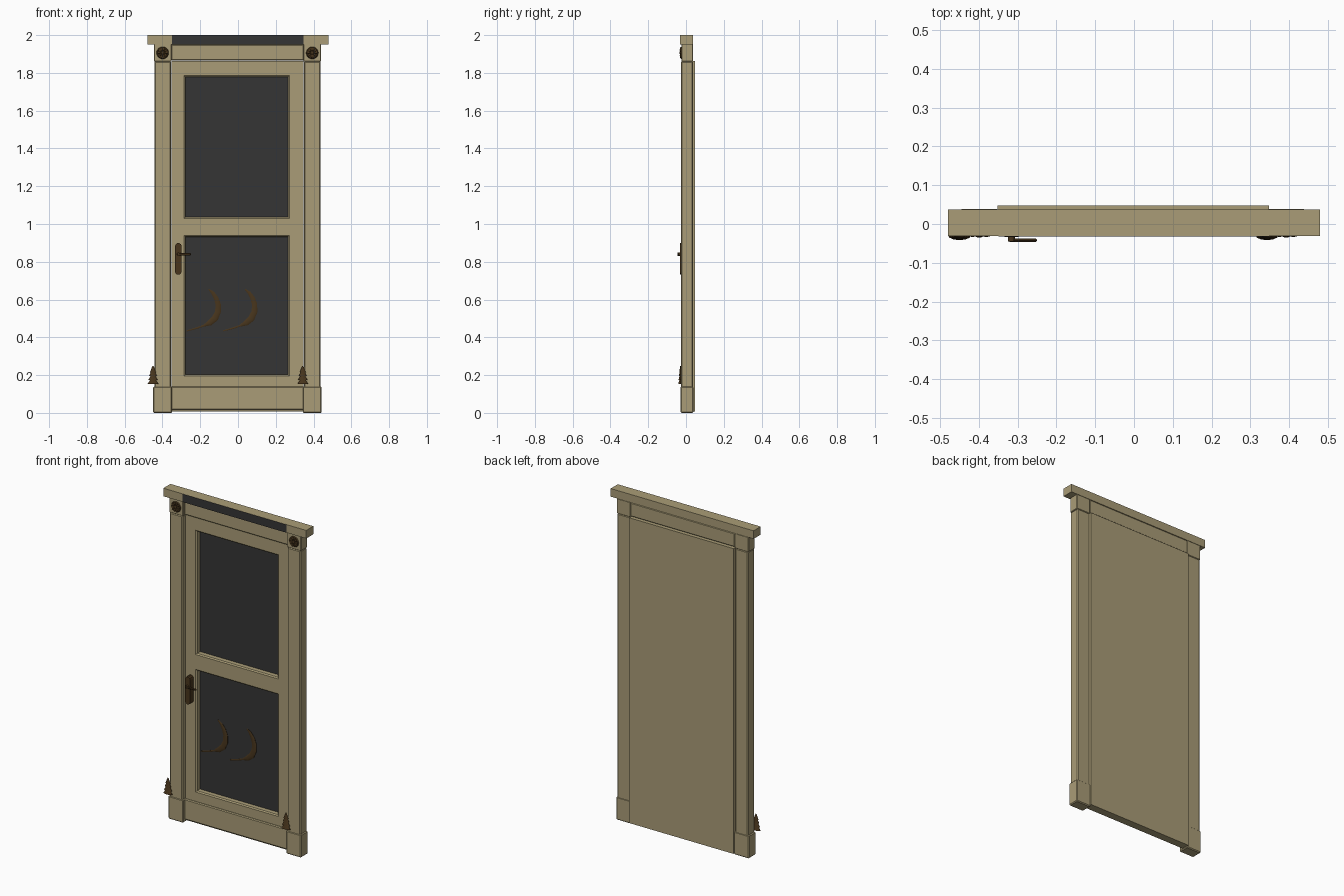
import bpy, bmesh, math
from mathutils import Matrix, Vector

cube = bpy.data.objects.get("Cube")
if cube:
    bpy.data.objects.remove(cube, do_unlink=True)


def material(name, rgb):
    m = bpy.data.materials.new(name)
    m.use_nodes = True
    m.diffuse_color = (*rgb, 1)
    bsdf = next(n for n in m.node_tree.nodes if n.type == 'BSDF_PRINCIPLED')
    bsdf.inputs["Base Color"].default_value = (*rgb, 1)
    return m


BEIGE = material("beige_paint", (0.40, 0.335, 0.184))
DARK = material("dark_panel", (0.036, 0.036, 0.036))
BRONZE = material("bronze_brown", (0.065, 0.036, 0.012))


def finish(name, bm, *mats):
    bmesh.ops.recalc_face_normals(bm, faces=bm.faces)
    me = bpy.data.meshes.new(name)
    bm.to_mesh(me)
    bm.free()
    for m in mats:
        me.materials.append(m)
    ob = bpy.data.objects.new(name, me)
    bpy.context.collection.objects.link(ob)
    return ob


def box_bm(x, y, z):
    bm = bmesh.new()
    size = (x[1] - x[0], y[1] - y[0], z[1] - z[0])
    mid = Vector((sum(x) / 2, sum(y) / 2, sum(z) / 2))
    bmesh.ops.create_cube(bm, matrix=Matrix.Translation(mid) @ Matrix.Diagonal((*size, 1)))
    return bm


def box(name, x, y, z, mat=BEIGE, bevel=0):
    ob = finish(name, box_bm(x, y, z), mat)
    if bevel:
        mod = ob.modifiers.new("chamfer", 'BEVEL')
        mod.width = bevel
        mod.segments = 1
    return ob


def place(loc, scale=(1, 1, 1), turn=None):
    m = Matrix.Translation(loc)
    if turn:
        m = m @ turn
    return m @ Matrix.Diagonal((*scale, 1))


TO_FRONT = Matrix.Rotation(math.pi / 2, 4, 'X')

# Door leaf with two recessed dark panels
PX = (-0.285, 0.272)
PZ = ((0.195, 0.94), (1.03, 1.785))
bm = box_bm((-0.352, 0.348), (0.0, 0.048), (0.008, 1.862))
cuts = [((x, 0, 0), (1, 0, 0)) for x in PX]
cuts += [((0, 0, z), (0, 0, 1)) for pair in PZ for z in pair]
for co, no in cuts:
    bmesh.ops.bisect_plane(bm, geom=bm.verts[:] + bm.edges[:] + bm.faces[:],
                           plane_co=co, plane_no=no)
panels = []
for f in bm.faces:
    c = f.calc_center_median()
    if f.normal.y < -0.9 and PX[0] < c.x < PX[1] and any(a < c.z < b for a, b in PZ):
        panels.append(f)
bmesh.ops.inset_individual(bm, faces=panels, thickness=0.010, depth=-0.006)
bmesh.ops.inset_individual(bm, faces=panels, thickness=0.001, depth=-0.026)
for f in panels:
    f.material_index = 1
finish("door_leaf", bm, BEIGE, DARK)

# Skirting board and head board between the posts
box("skirting", (-0.354, 0.35), (-0.012, 0.002), (0.015, 0.14), bevel=0.005)
box("head_board", (-0.354, 0.35), (-0.012, 0.037), (1.866, 1.951), bevel=0.005)

# Posts, plinth blocks, corner blocks, rosettes
for side, cx in (("right", -0.399), ("left", 0.393)):
    box(side + "_post", (cx - 0.044, cx + 0.044), (-0.026, 0.037), (0.13, 1.862), bevel=0.006)
    box(side + "_plinth", (cx - 0.05, cx + 0.05), (-0.029, 0.039), (0, 0.14), bevel=0.005)
    box(side + "_corner_block", (cx - 0.047, cx + 0.047), (-0.024, 0.037),
        (1.86, 1.952), bevel=0.003)

    bm = bmesh.new()
    bmesh.ops.create_cone(bm, cap_ends=True, segments=24, radius1=0.033, radius2=0.029,
                          depth=0.006, matrix=place((cx, -0.026, 1.906), turn=TO_FRONT))
    bmesh.ops.create_uvsphere(bm, u_segments=10, v_segments=6, radius=0.009,
                              matrix=place((cx, -0.030, 1.906), (1, 0.6, 1)))
    for i in range(10):
        a = i * math.tau / 10
        spot = (cx + 0.02 * math.cos(a), -0.029, 1.906 + 0.02 * math.sin(a))
        spin = Matrix.Rotation(-a, 4, 'Y')
        bmesh.ops.create_uvsphere(bm, u_segments=8, v_segments=5, radius=0.011,
                                  matrix=place(spot, (1, 0.4, 0.5), spin))
    finish(side + "_rosette", bm, BRONZE)

# Cornice with its dark front strip
box("cornice", (-0.48, 0.48), (-0.031, 0.037), (1.951, 2.0))
box("cornice_strip", (-0.35, 0.348), (-0.032, -0.030), (1.951, 1.9995), DARK)

# Small tiered fir trees above the plinths
for side, cx in (("right", -0.45), ("left", 0.343)):
    bm = bmesh.new()
    tiers = ((0.152, 0.030, 0.035), (0.173, 0.026, 0.035),
             (0.195, 0.021, 0.033), (0.215, 0.016, 0.033))
    for z, r, h in tiers:
        bmesh.ops.create_cone(bm, cap_ends=True, segments=12, radius1=r, radius2=r * 0.2, depth=h,
                              matrix=place((cx, -0.029, z + h / 2), (1, 0.42, 1)))
    finish(side + "_fir_tree", bm, BRONZE)

# Handle: round-ended plate, spindle and lever
HX, HZ = -0.316, 0.84
bm = bmesh.new()
outline = []
for i in range(12):
    a = math.pi * (i % 6) / 5 + (math.pi if i > 5 else 0)
    mid = 0.882 if i < 6 else 0.748
    outline.append(bm.verts.new((HX + 0.0175 * math.cos(a), -0.033, mid + 0.0175 * math.sin(a))))
face = bm.faces.new(outline)
ext = bmesh.ops.extrude_face_region(bm, geom=[face])
bmesh.ops.translate(bm, vec=(0, 0.034, 0),
                    verts=[v for v in ext["geom"] if isinstance(v, bmesh.types.BMVert)])
finish("handle_plate", bm, BRONZE)

bm = bmesh.new()
bmesh.ops.create_cone(bm, cap_ends=True, segments=12, radius1=0.009, radius2=0.009, depth=0.014,
                      matrix=place((HX, -0.038, HZ), turn=TO_FRONT))
finish("handle_spindle", bm, BRONZE)
box("handle_lever", (HX - 0.008, -0.25), (-0.046, -0.038), (HZ - 0.006, HZ + 0.006),
    BRONZE, bevel=0.003)

# Crescent ornaments with thin tails on the lower panel
PATH = ((-0.272, 0.434, 0.003), (-0.215, 0.450, 0.005), (-0.180, 0.462, 0.006),
        (-0.150, 0.476, 0.017), (-0.122, 0.500, 0.020), (-0.106, 0.535, 0.018),
        (-0.105, 0.575, 0.016), (-0.116, 0.608, 0.014), (-0.134, 0.636, 0.010),
        (-0.156, 0.655, 0.003))
for name, dx in (("first_crescent", 0), ("second_crescent", 0.193)):
    cu = bpy.data.curves.new(name, 'CURVE')
    cu.dimensions = '3D'
    cu.bevel_depth = 1
    cu.bevel_resolution = 1
    cu.use_fill_caps = True
    sp = cu.splines.new('POLY')
    sp.points.add(len(PATH) - 1)
    for p, (x, z, r) in zip(sp.points, PATH):
        p.co = (x + dx, 0, z, 1)
        p.radius = r
    cu.materials.append(BRONZE)
    ob = bpy.data.objects.new(name, cu)
    ob.location.y = 0.031
    ob.scale.y = 0.3
    bpy.context.collection.objects.link(ob)
